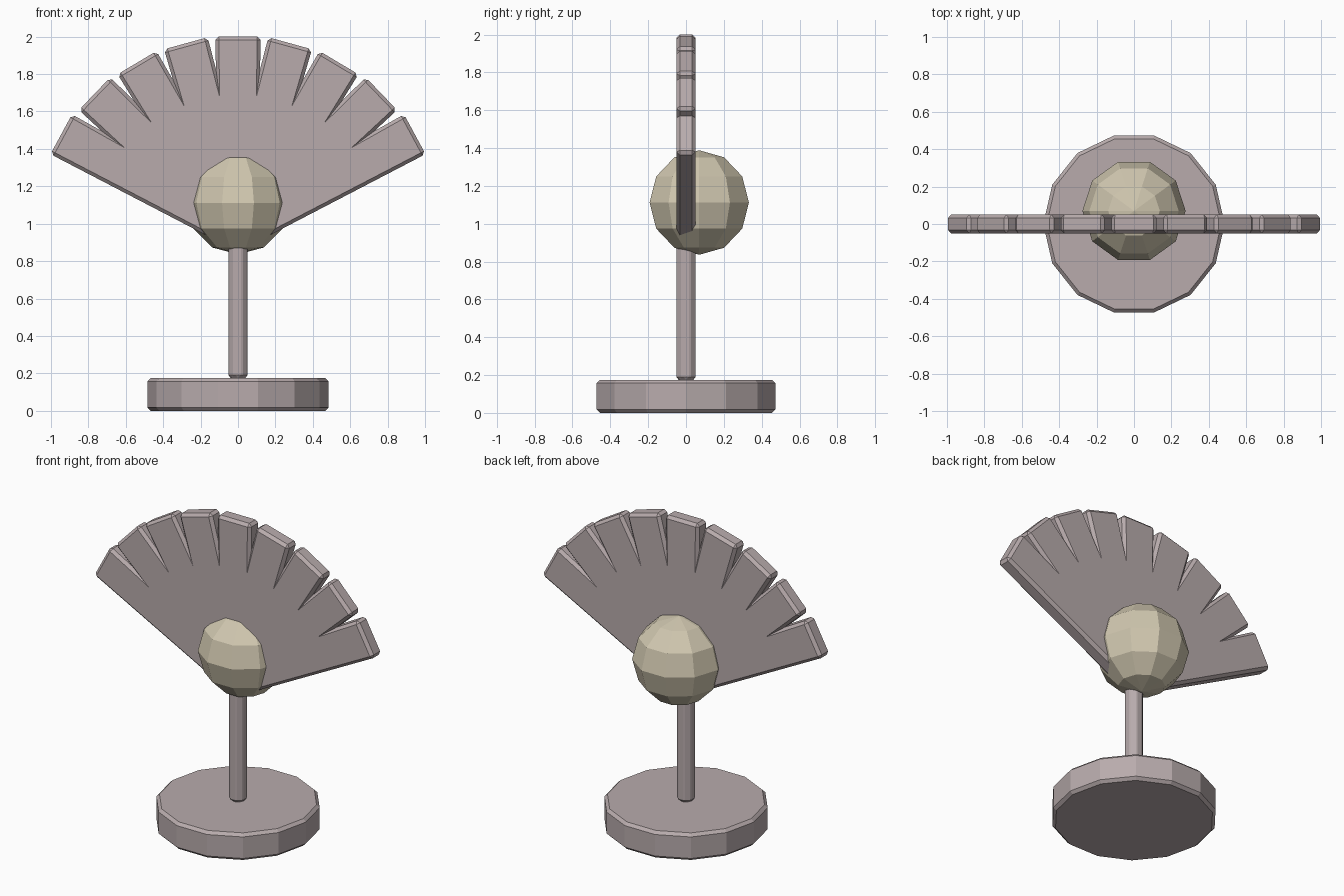
import bpy, bmesh
from math import sin, cos, radians, pi
from mathutils import Matrix

cube = bpy.data.objects.get("Cube")
if cube:
    bpy.data.objects.remove(cube, do_unlink=True)


def make_material(name, rgb):
    mat = bpy.data.materials.new(name)
    mat.use_nodes = True
    mat.diffuse_color = (*rgb, 1)
    mat.node_tree.nodes["Principled BSDF"].inputs["Base Color"].default_value = (*rgb, 1)
    return mat


mauve = make_material("dusty mauve", (0.48, 0.41, 0.415))
cream = make_material("pale cream", (0.63, 0.57, 0.43))


def add_object(name, bm, mat, bevel=0):
    mesh = bpy.data.meshes.new(name)
    bmesh.ops.recalc_face_normals(bm, faces=bm.faces)
    bm.to_mesh(mesh)
    bm.free()
    mesh.materials.append(mat)
    obj = bpy.data.objects.new(name, mesh)
    bpy.context.collection.objects.link(obj)
    if bevel:
        mod = obj.modifiers.new("chamfer", 'BEVEL')
        mod.width = bevel
        mod.segments = 1
        mod.limit_method = 'ANGLE'
        mod.angle_limit = radians(30)
    return obj


def prism(name, sides, radius, z0, z1, bevel):
    # Upright prism with one corner facing the back
    bm = bmesh.new()
    place = Matrix.Translation((0, 0, (z0 + z1) / 2)) @ Matrix.Rotation(pi / 2, 4, 'Z')
    bmesh.ops.create_cone(bm, cap_ends=True, segments=sides, radius1=radius,
                          radius2=radius, depth=z1 - z0, matrix=place)
    return add_object(name, bm, mauve, bevel)


# Foot and post
prism("base", 14, 0.485, 0, 0.175, 0.018)
prism("post", 8, 0.057, 0.175, 1.0, 0.016)

# Faceted hub ball, set slightly towards the back
bm = bmesh.new()
bmesh.ops.create_uvsphere(
    bm, u_segments=10, v_segments=6, radius=0.276,
    matrix=Matrix.Translation((0, 0.07, 1.112)) @ Matrix.Rotation(pi / 2, 4, 'Z'))
add_object("hub_ball", bm, cream)


# Fan of nine slightly tapered, chamfered blades
def add_blade(k):
    length, tip_half, root_half, thick = 1.0, 0.121, 0.105, 0.1
    spread, tilt = radians(14.45 * k), radians(15.4 * k)
    bm = bmesh.new()
    bmesh.ops.create_cube(bm, size=1)
    for v in bm.verts:
        half = tip_half if v.co.z > 0 else root_half
        v.co.x *= 2 * half
        v.co.y *= thick
        v.co.z = 0 if v.co.z > 0 else -length
    tip = (1.117 * sin(spread), 0, 0.883 + 1.117 * cos(spread))
    bm.transform(Matrix.Translation(tip) @ Matrix.Rotation(tilt, 4, 'Y'))
    add_object(f"fan_blade_{k + 5}", bm, mauve, 0.018)


for k in range(-4, 5):
    add_blade(k)
